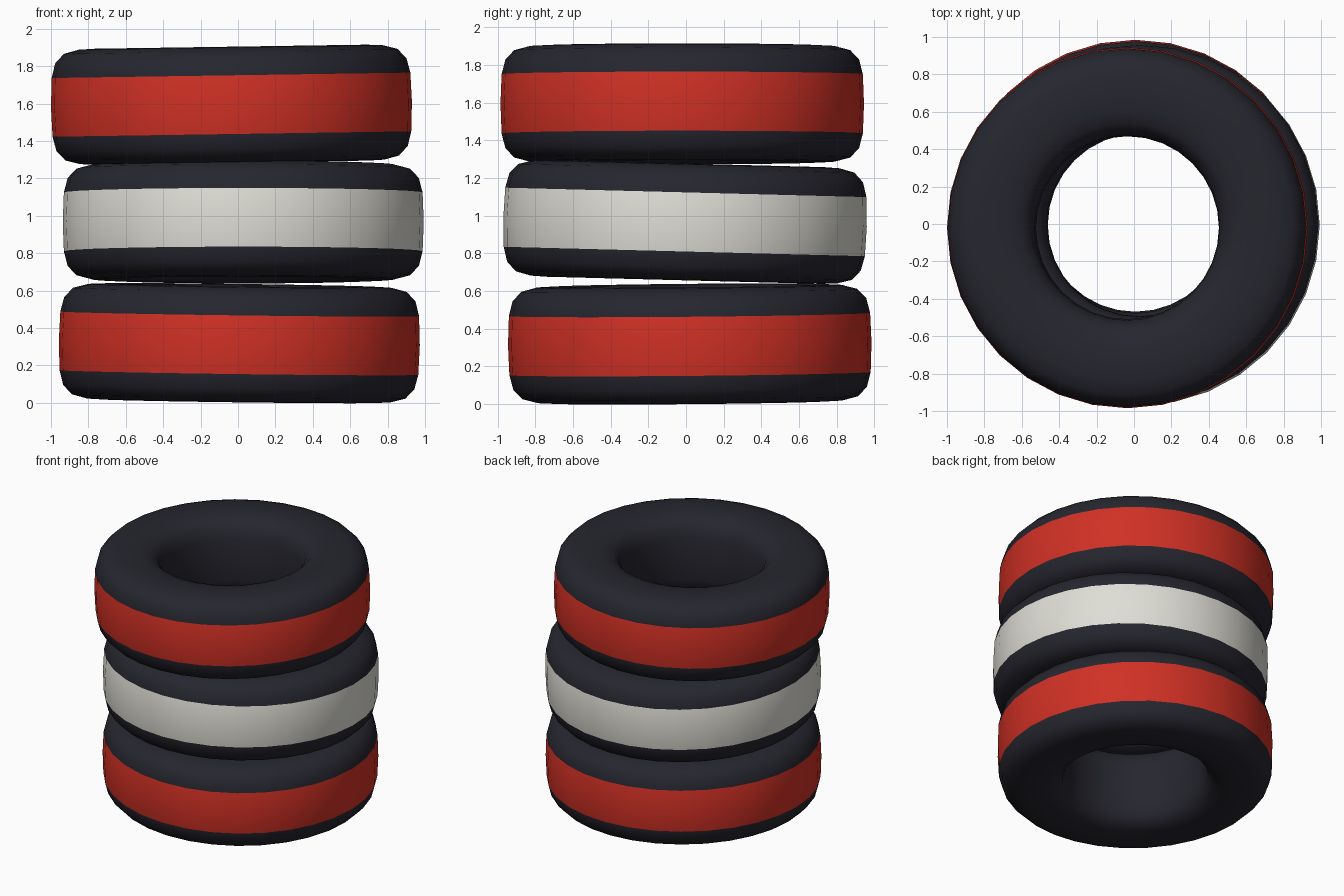
import bpy, bmesh, math
from mathutils import Matrix

if "Cube" in bpy.data.objects:
    bpy.data.objects.remove(bpy.data.objects["Cube"])

SEGMENTS = 32
CENTRE_R = 0.727          # radius of the middle of the tyre wall

# Quarter cross-section (radial offset, height), mirrored to a full loop
QUARTER = [(0.238, 0.0), (0.232, 0.157), (0.212, 0.235),
           (0.165, 0.285), (0.085, 0.306), (0.0, 0.31)]
half = QUARTER + [(-r, z) for r, z in QUARTER[-2::-1]]
LOOP = half + [(r, -z) for r, z in half[-2:0:-1]]


def material(name, rgb):
    mat = bpy.data.materials.new(name)
    mat.diffuse_color = (*rgb, 1.0)
    mat.use_nodes = True
    mat.node_tree.nodes["Principled BSDF"].inputs["Base Color"].default_value = mat.diffuse_color
    return mat


rubber = material("dark rubber", (0.019, 0.019, 0.028))
red = material("red paint", (0.63, 0.03, 0.018))
white = material("off white paint", (0.74, 0.73, 0.67))


def tyre(name, paint, centre, slope_x, slope_y):
    """Revolved tyre with a painted tread band, slightly shifted and tilted."""
    bm = bmesh.new()
    rings = []
    for i in range(SEGMENTS):
        a = 2 * math.pi * i / SEGMENTS
        rings.append([bm.verts.new(((CENTRE_R + r) * math.cos(a),
                                    (CENTRE_R + r) * math.sin(a), z))
                      for r, z in LOOP])
    n = len(LOOP)
    for i in range(SEGMENTS):
        here, there = rings[i], rings[(i + 1) % SEGMENTS]
        for j in range(n):
            k = (j + 1) % n
            face = bm.faces.new((here[j], there[j], there[k], here[k]))
            face.smooth = True
            # Painted band: the two outermost strips of the tread
            face.material_index = 1 if j in (0, n - 1) else 0
    bmesh.ops.recalc_face_normals(bm, faces=bm.faces)
    mesh = bpy.data.meshes.new(name)
    bm.to_mesh(mesh)
    bm.free()
    mesh.materials.append(rubber)
    mesh.materials.append(paint)
    obj = bpy.data.objects.new(name, mesh)
    bpy.context.collection.objects.link(obj)
    obj.matrix_world = (Matrix.Translation(centre)
                        @ Matrix.Rotation(math.atan(slope_y), 4, 'X')
                        @ Matrix.Rotation(-math.atan(slope_x), 4, 'Y'))


# Stack of three tyres, loosely piled
tyre("bottom_tyre", red, (0.007, 0.02, 0.319), -0.013, 0.009)
tyre("middle_tyre", white, (0.028, -0.005, 0.967), 0.0, -0.026)
tyre("top_tyre", red, (-0.035, -0.02, 1.594), 0.015, 0.0)
